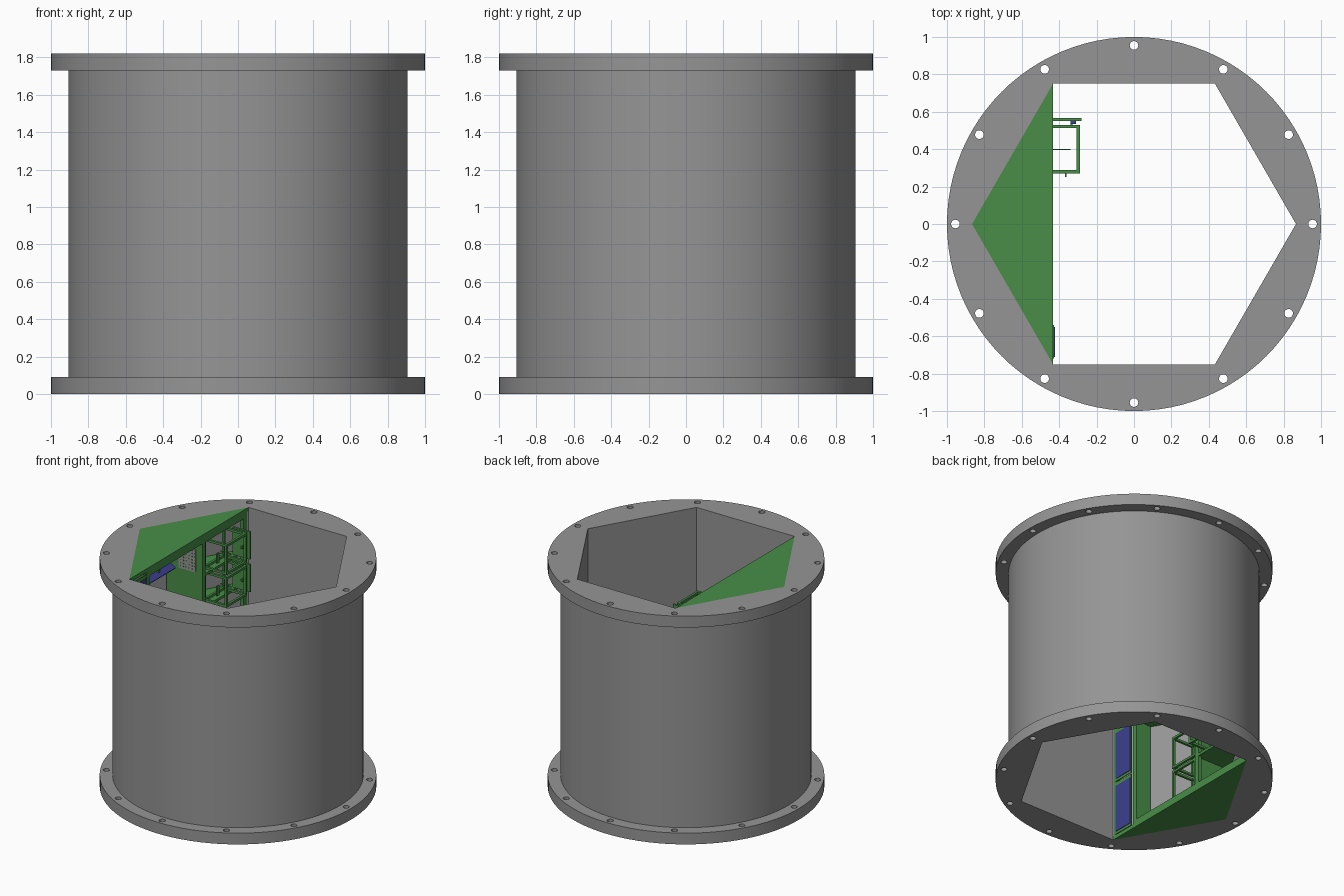
import bpy, bmesh, math
from mathutils import Matrix

if "Cube" in bpy.data.objects:
    bpy.data.objects.remove(bpy.data.objects["Cube"])


def material(name, rgb):
    m = bpy.data.materials.new(name)
    m.use_nodes = True
    m.diffuse_color = (*rgb, 1)
    m.node_tree.nodes["Principled BSDF"].inputs["Base Color"].default_value = (*rgb, 1)
    return m


GREY = material("grey metal", (0.3, 0.3, 0.3))
GREEN = material("green paint", (0.065, 0.27, 0.065))
BLUE = material("blue panel", (0.045, 0.05, 0.28))

H, HEX, FACE = 1.82, 0.866, -0.433


def finish(name, bm, mat):
    bmesh.ops.recalc_face_normals(bm, faces=bm.faces)
    mesh = bpy.data.meshes.new(name)
    bm.to_mesh(mesh)
    bm.free()
    ob = bpy.data.objects.new(name, mesh)
    bpy.context.collection.objects.link(ob)
    mesh.materials.append(mat)
    return ob


def add_prism(bm, points, z0, z1):
    base = bm.faces.new([bm.verts.new((x, y, z0)) for x, y in points])
    top = bmesh.ops.extrude_face_region(bm, geom=[base])["geom"]
    verts = [v for v in top if isinstance(v, bmesh.types.BMVert)]
    bmesh.ops.translate(bm, verts=verts, vec=(0, 0, z1 - z0))


def add_box(bm, x, y, z):
    add_prism(bm, [(x[0], y[0]), (x[1], y[0]), (x[1], y[1]), (x[0], y[1])], *z)


def boxes(name, mat, *specs):
    bm = bmesh.new()
    for spec in specs:
        add_box(bm, *spec)
    return finish(name, bm, mat)


def ring(r, n, cx=0, cy=0):
    return [(cx + r * math.cos(math.tau * i / n), cy + r * math.sin(math.tau * i / n))
            for i in range(n)]


def cage(name, x, y, z, t=0.018):
    """Open box of square bars along all twelve edges."""
    ends = [[(a, a + t), (b - t, b)] for a, b in (x, y, z)]
    bars = []
    for i in (0, 1):
        for j in (0, 1):
            bars += [(x, ends[1][i], ends[2][j]), (ends[0][i], y, ends[2][j]),
                     (ends[0][i], ends[1][j], z)]
    return boxes(name, GREEN, *bars)


def wall_x(y):
    """Inner wall position beside the rack."""
    return -HEX + abs(y) * 0.433 / 0.75 + 0.012


# Flanged drum, turned from a profile
bm = bmesh.new()
SEG = 96
loops = [[bm.verts.new((x, y, z)) for x, y in ring(r, SEG)]
         for r, z in ((1, 0), (1, 0.09), (0.907, 0.09), (0.907, 1.73), (1, 1.73), (1, H))]
for a, b in zip(loops, loops[1:]):
    for i in range(SEG):
        j = (i + 1) % SEG
        bm.faces.new((a[i], a[j], b[j], b[i]))
bm.faces.new(loops[0])
bm.faces.new(loops[-1])
drum = finish("flanged_drum", bm, GREY)

# Hexagonal bore and twelve bolt holes
bm = bmesh.new()
add_prism(bm, ring(HEX, 6), -0.1, H + 0.1)
for cx, cy in ring(0.955, 12):
    add_prism(bm, ring(0.023, 20, cx, cy), -0.1, H + 0.1)
cutter = finish("bore_cutter", bm, GREY)
cutter.hide_render = True
cut = drum.modifiers.new("bore", "BOOLEAN")
cut.object, cut.operation, cut.solver = cutter, "DIFFERENCE", "EXACT"
bpy.context.view_layer.objects.active = drum
drum.select_set(True)
bpy.ops.object.modifier_apply(modifier=cut.name)
bpy.data.objects.remove(cutter)
bpy.ops.object.shade_smooth_by_angle(angle=math.radians(30))

# Rack top and bottom plates
for name, z0, z1 in (("rack_top", H - 0.03, H), ("rack_floor", 0, 0.03)):
    bm = bmesh.new()
    add_prism(bm, [(-HEX, 0), (FACE, -0.75), (FACE, 0.75)], z0, z1)
    finish(name, bm, GREEN)

# Partitions, front posts and header rails
INSIDE = (0.03, H - 0.03)
for name, y in (("door_partition", -0.5), ("shelf_partition", 0.18)):
    boxes(name, GREEN, ((wall_x(y), FACE), (y - 0.01, y + 0.01), INSIDE))
boxes("front_posts", GREEN,
      *[((FACE - 0.03, FACE), (y, y + 0.04), INSIDE) for y in (-0.74, -0.53, 0.17, 0.69)])
boxes("front_rails", GREEN,
      ((FACE - 0.03, FACE), (-0.5, 0.7), (H - 0.07, H - 0.03)),
      ((FACE - 0.03, FACE), (-0.5, 0.7), (0.03, 0.06)))

# Locker doors with blue insets
for i in range(4):
    z = 0.03 + i * 0.44
    boxes(f"door_frame_{i + 1}", GREEN, ((FACE, FACE + 0.006), (-0.72, -0.54), (z, z + 0.43)))
    boxes(f"door_panel_{i + 1}", BLUE,
          ((FACE + 0.006, FACE + 0.01), (-0.71, -0.55), (z + 0.02, z + 0.4)))

# Equipment shelves with pull-out cages
for i, z in enumerate((0.3, 0.56, 1.24, 1.5)):
    n = i + 1
    bm = bmesh.new()
    add_prism(bm, [(wall_x(0.19), 0.19), (FACE, 0.19), (FACE, 0.71), (wall_x(0.71), 0.71)],
              z - 0.02, z)
    finish(f"equipment_shelf_{n}", bm, GREEN)
    cage(f"pullout_cage_{n}", (-0.5, -0.29), (0.27, 0.53), (z, z + 0.24))
    boxes(f"cage_side_plate_{n}", GREEN, ((FACE, -0.28), (0.55, 0.566), (z + 0.02, z + 0.24)))
    boxes(f"cage_handle_{n}", GREEN,
          ((-0.37, -0.36), (0.25, 0.28), (z + 0.08, z + 0.16)),
          ((FACE, -0.34), (0.395, 0.402), (z + 0.1, z + 0.11)),
          ((-0.34, -0.33), (0.52, 0.555), (z + 0.1, z + 0.12)))
    boxes(f"cage_latch_{n}", BLUE, ((-0.34, -0.31), (0.535, 0.55), (z + 0.2, z + 0.23)))

# Storage cages low in the middle bay
for i, z in enumerate((0.03, 0.31)):
    cage(f"storage_cage_{i + 1}", (-0.64, FACE - 0.01), (-0.1, 0.165), (z, z + 0.26))

# Perforated plate on the partition
boxes("perforated_plate", GREY, ((-0.64, -0.49), (0.162, 0.17), (1.51, 1.69)))
boxes("plate_perforations", GREEN,
      *[((x, x + 0.008), (0.16, 0.162), (z, z + 0.008))
        for x in [-0.625 + 0.025 * k for k in range(6)]
        for z in [1.525 + 0.025 * k for k in range(7)]])

# Tilted display with its bracket, and the desk under it
screen = boxes("tilted_display", BLUE, ((-0.04, 0.04), (-0.17, 0.17), (-0.006, 0.006)))
screen.data.transform(Matrix.Translation((-0.6, -0.15, 1.6)) @ Matrix.Rotation(0.6, 4, "Y"))
boxes("display_bracket", GREEN, ((-0.61, -0.59), (-0.16, -0.14), (1.6, H - 0.03)))
bm = bmesh.new()
add_prism(bm, [(wall_x(-0.49), -0.49), (FACE - 0.03, -0.49), (FACE - 0.03, 0.17),
               (wall_x(0.17), 0.17), (wall_x(0), 0)], 0.88, 0.9)
finish("desk", bm, GREEN)
